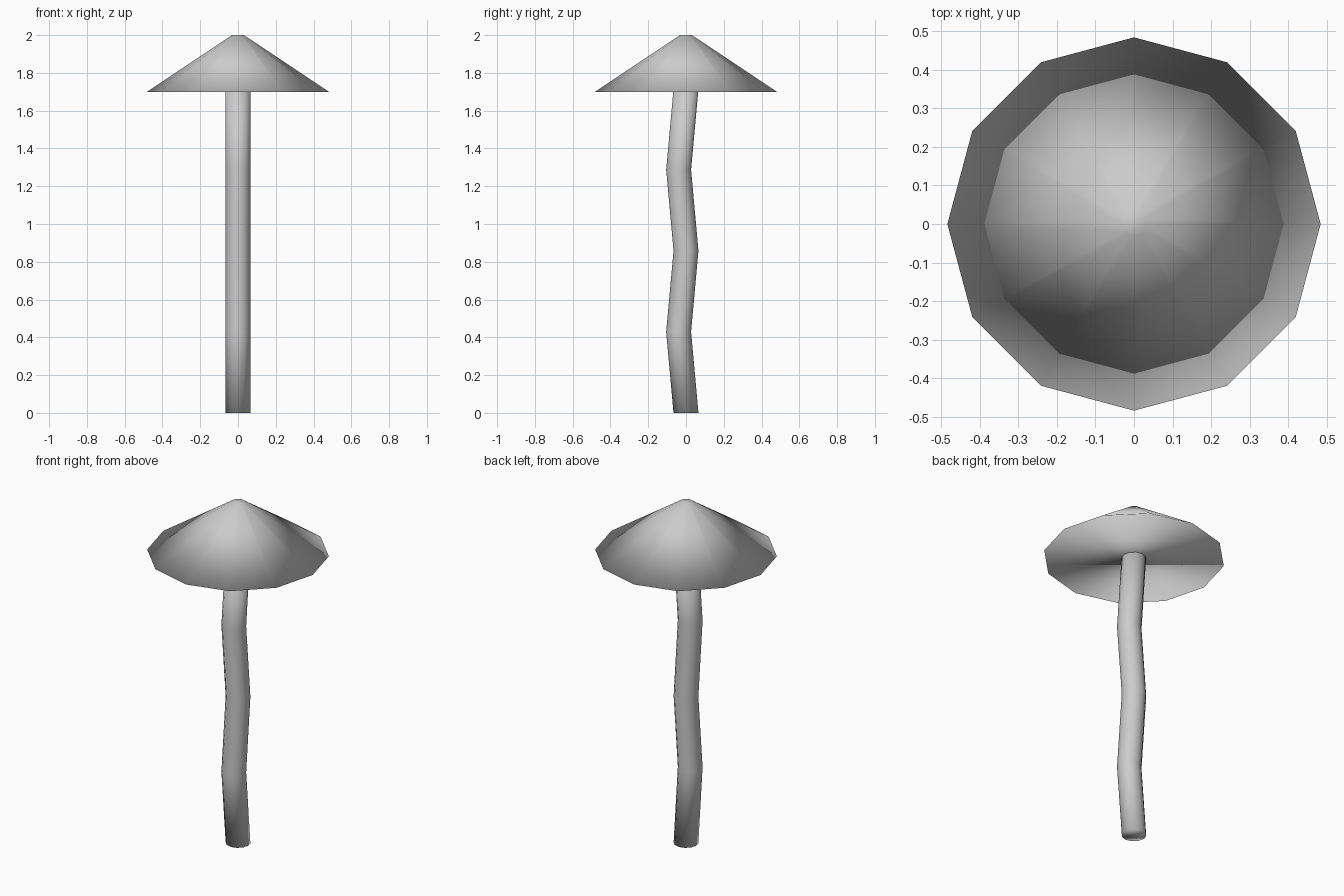
import bpy, bmesh
from math import cos, sin, pi

if "Cube" in bpy.data.objects:
    bpy.data.objects.remove(bpy.data.objects["Cube"])

SIDES = 12


def ring_loft(name, rings):
    """Closed smooth tube through horizontal rings given as (z, y offset, radius)."""
    bm = bmesh.new()
    loops = []
    for z, y, r in rings:
        loops.append([bm.verts.new((r * cos(2 * pi * i / SIDES),
                                    y + r * sin(2 * pi * i / SIDES), z))
                      for i in range(SIDES)])
    for low, high in zip(loops, loops[1:]):
        for i in range(SIDES):
            j = (i + 1) % SIDES
            bm.faces.new((low[i], low[j], high[j], high[i]))
    bm.faces.new(loops[0][::-1])
    bm.faces.new(loops[-1])
    for f in bm.faces:
        f.smooth = True
    mesh = bpy.data.meshes.new(name)
    bm.to_mesh(mesh)
    bm.free()
    obj = bpy.data.objects.new(name, mesh)
    bpy.context.collection.objects.link(obj)
    return obj


# Wavy stem: alternate rings shifted towards the front
STEP, SWAY, STEM_R = 0.429, -0.039, 0.066
ring_loft("stem", [(i * STEP, SWAY * (i % 2), STEM_R) for i in range(5)])

# Conical cap with a tiny blunt tip and flat underside, smooth all over
ring_loft("cap", [(1.698, 0, 0.484), (2.0, 0, 0.032)])
